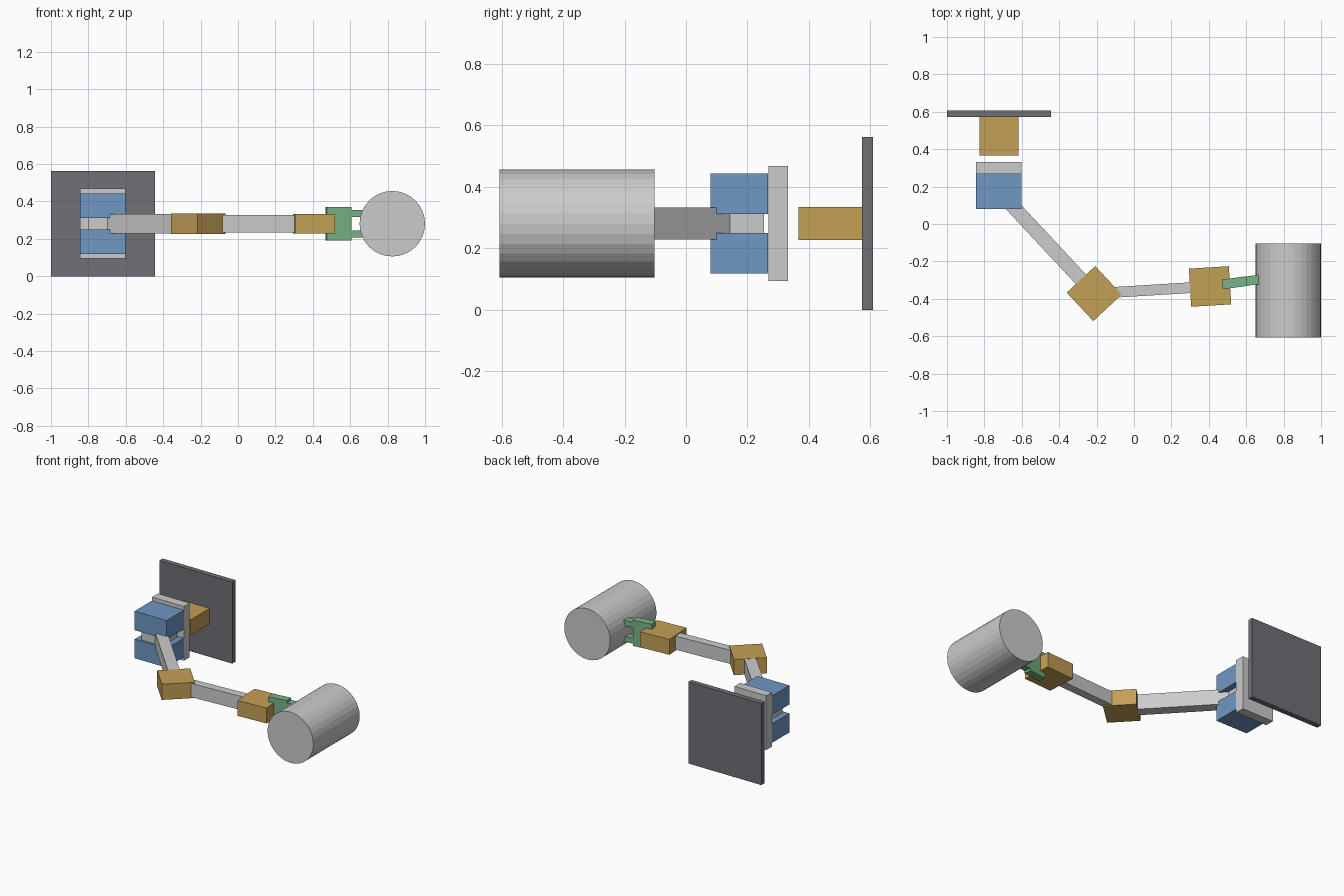
import bpy
from math import atan2, cos, sin, hypot, radians

if "Cube" in bpy.data.objects:
    bpy.data.objects.remove(bpy.data.objects["Cube"])

ZC = 0.281  # height of the arm's centre plane


def material(name, rgb):
    m = bpy.data.materials.new(name)
    m.diffuse_color = (*rgb, 1)
    m.use_nodes = True
    m.node_tree.nodes["Principled BSDF"].inputs["Base Color"].default_value = m.diffuse_color
    return m


ORANGE = material("orange", (0.55, 0.35, 0.09))
BLUE = material("blue", (0.16, 0.31, 0.55))
GREEN = material("green", (0.19, 0.45, 0.24))
DARK = material("dark_grey", (0.16, 0.16, 0.18))


def box(name, centre, size, mat=None, angle=0.0):
    bpy.ops.mesh.primitive_cube_add(size=1, location=centre, rotation=(0, 0, angle))
    ob = bpy.context.object
    ob.name = name
    ob.scale = size
    bpy.ops.object.transform_apply(location=False, rotation=False, scale=True)
    if mat:
        ob.data.materials.append(mat)
    return ob


def link(name, a, b, width, height):
    """Straight bar between two points in the horizontal plane."""
    dx, dy = b[0] - a[0], b[1] - a[1]
    return box(name, ((a[0] + b[0]) / 2, (a[1] + b[1]) / 2, ZC),
               (hypot(dx, dy), width, height), None, atan2(dy, dx))


shoulder = (-0.722, 0.174)
elbow = (-0.2125, -0.372)
wrist = (0.4065, -0.334)
upper_angle = atan2(elbow[1] - shoulder[1], elbow[0] - shoulder[0])
fore_angle = atan2(wrist[1] - elbow[1], wrist[0] - elbow[0])

# Mounting plate and base motor
box("wall_plate", (-0.722, 0.59, 0.281), (0.556, 0.036, 0.562), DARK)
box("base_motor", (-0.722, 0.469, ZC), (0.21, 0.207, 0.107), ORANGE)

# Shoulder bracket with two motors around the hub
box("shoulder_bracket", (-0.722, 0.3, ZC), (0.243, 0.063, 0.374))
for side, s in (("upper", 1), ("lower", -1)):
    box(f"{side}_shoulder_motor", (-0.722, 0.173, ZC + s * 0.0965),
        (0.243, 0.188, 0.131), BLUE)
box("shoulder_hub", (*shoulder, ZC), (0.16, 0.16, 0.064))

# Arm links and joint motors
link("upper_arm", shoulder, elbow, 0.075, 0.105)
box("elbow_motor", (*elbow, ZC), (0.208, 0.208, 0.108), ORANGE, upper_angle)
link("forearm", elbow, wrist, 0.057, 0.094)
box("wrist_motor", (*wrist, ZC), (0.214, 0.204, 0.106), ORANGE, fore_angle)

# Gripper: clamp body with two prongs
grip_angle = radians(7.7)
start = (0.472, -0.323)


def along(t):
    return start[0] + t * cos(grip_angle), start[1] + t * sin(grip_angle)


box("gripper_body", (*along(0.066), ZC), (0.132, 0.052, 0.178), GREEN, grip_angle)
for side, s in (("upper", 1), ("lower", -1)):
    box(f"{side}_gripper_prong", (*along(0.165), ZC + s * 0.0545),
        (0.075, 0.05, 0.038), GREEN, grip_angle)

# Held drum
bpy.ops.mesh.primitive_cylinder_add(vertices=32, radius=0.175, depth=0.504,
                                    location=(0.825, -0.355, ZC),
                                    rotation=(radians(90), 0, 0))
bpy.context.object.name = "drum"
